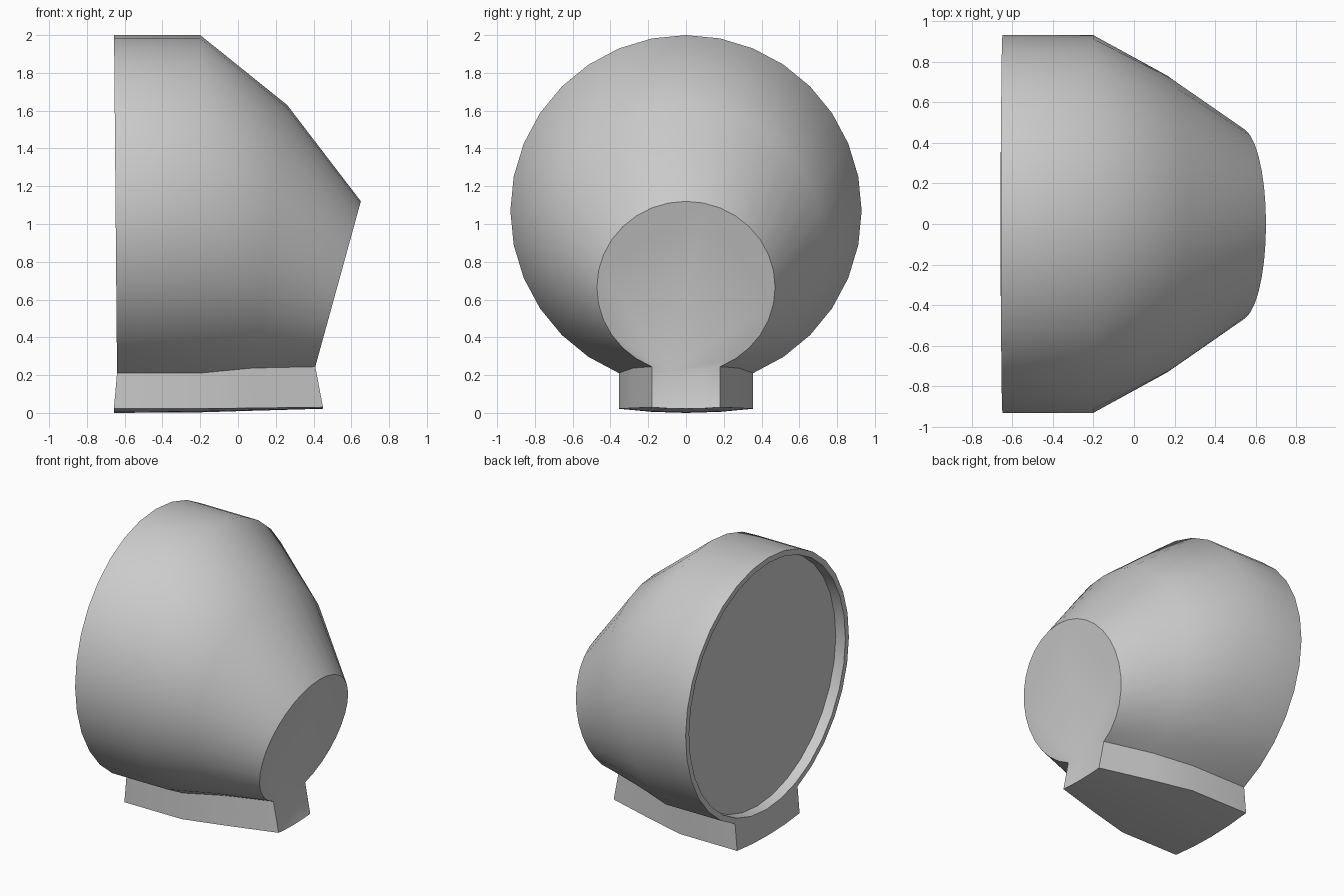
import bpy, bmesh
from math import sin, cos, pi, radians

if "Cube" in bpy.data.objects:
    bpy.data.objects.remove(bpy.data.objects["Cube"])

N = 32
# Housing rings: centre x, centre z, radius, tilt in degrees
RINGS = [(-0.648, 1.07, 0.93, -0.5), (-0.2, 1.07, 0.93, 0),
         (0.165, 0.906, 0.73, 7.5), (0.525, 0.665, 0.472, 15.4)]
# Foot under each ring: x, z at centre, z at edge
FOOT = [(-0.657, 0.0, 0.022), (-0.2, 0.003, 0.022),
        (0.1, 0.012, 0.026), (0.45, 0.022, 0.03)]

bm = bmesh.new()


def ring(cx, cz, r, tilt):
    t = radians(tilt)
    return [bm.verts.new((cx + r * sin(t) * cos(a), r * sin(a), cz + r * cos(t) * cos(a)))
            for a in (2 * pi * i / N for i in range(N))]


def bridge(a, b, indices):
    for i in indices:
        j = (i + 1) % len(a)
        bm.faces.new((a[i], a[j], b[j], b[i]))


# Lofted housing, left open along the bottom where the foot grows out
rings = [ring(*r) for r in RINGS]
lo, hi = N // 2 - 2, N // 2 + 2
open_side = [i for i in range(N) if not lo <= i < hi]
for a, b in zip(rings, rings[1:]):
    bridge(a, b, open_side)
bm.faces.new(rings[-1])

# Rear rim and recessed disc
inner = ring(-0.648, 1.07, 0.89, -0.5)
deep = ring(-0.575, 1.07, 0.885, -0.5)
bridge(rings[0], inner, range(N))
bridge(inner, deep, range(N))
bm.faces.new(deep)

# Foot: walls dropped from the opening, with a gently curved sole
tops = [r[lo:hi + 1] for r in rings]
soles = [[bm.verts.new((x, v.co.y, zc + (ze - zc) * ((k - 2) / 2) ** 2))
          for k, v in enumerate(top)]
         for top, (x, zc, ze) in zip(tops, FOOT)]
for s in range(3):
    bridge(soles[s], soles[s + 1], range(4))
    for e in (0, 4):
        bm.faces.new((tops[s][e], tops[s + 1][e], soles[s + 1][e], soles[s][e]))
for s in (0, 3):
    bridge(tops[s], soles[s], range(4))

bmesh.ops.recalc_face_normals(bm, faces=bm.faces[:])
mesh = bpy.data.meshes.new("lamp_housing")
bm.to_mesh(mesh)
bm.free()
obj = bpy.data.objects.new("lamp_housing", mesh)
bpy.context.collection.objects.link(obj)
bpy.context.view_layer.objects.active = obj
obj.select_set(True)
bpy.ops.object.shade_smooth_by_angle(angle=radians(42))
